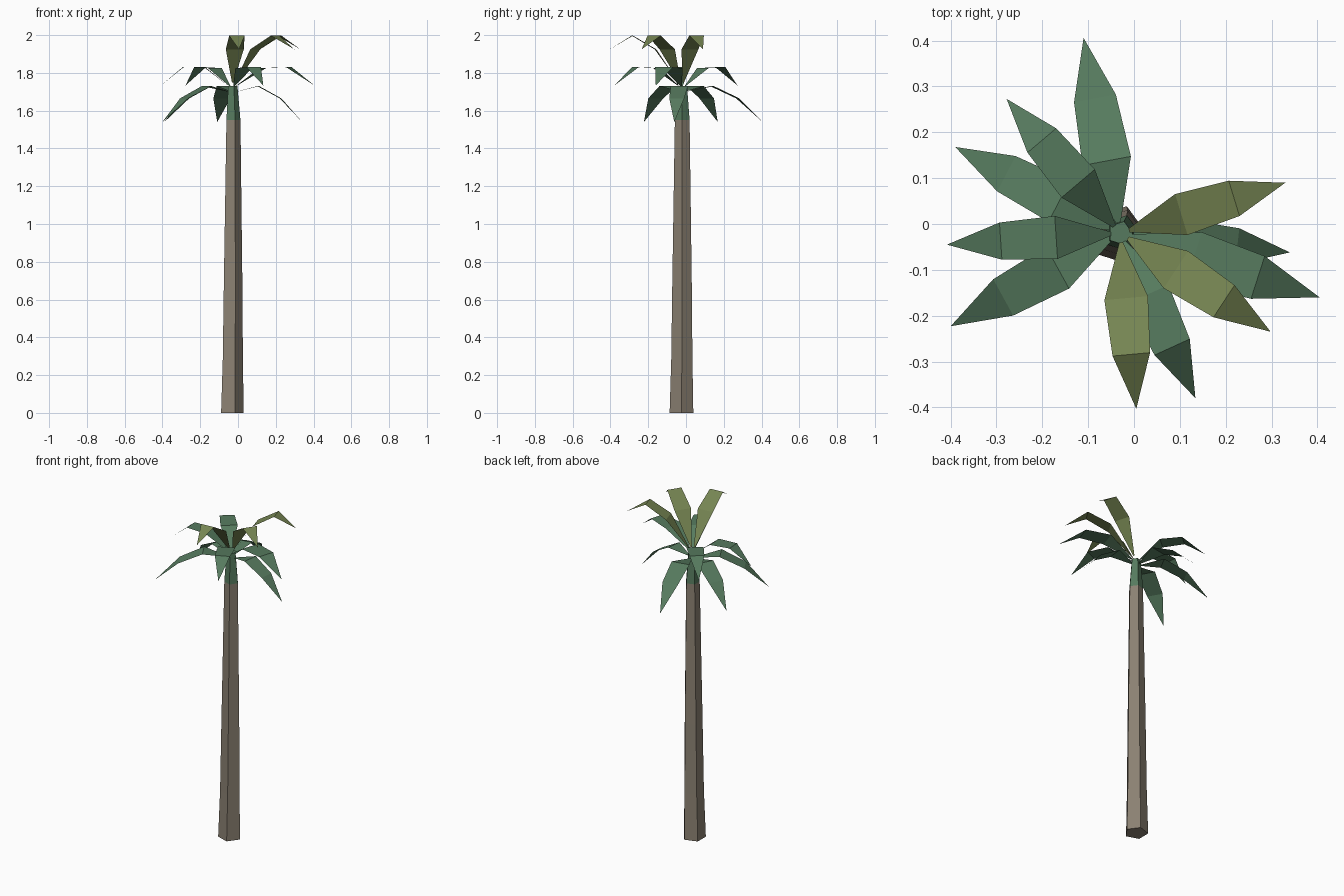
import bpy
import math

cube = bpy.data.objects.get("Cube")
if cube:
    bpy.data.objects.remove(cube, do_unlink=True)

CX, CY = -0.03, -0.02  # centre of the crown


def material(name, rgb):
    mat = bpy.data.materials.new(name)
    mat.use_nodes = True
    mat.diffuse_color = (*rgb, 1)
    bsdf = mat.node_tree.nodes["Principled BSDF"]
    bsdf.inputs["Base Color"].default_value = (*rgb, 1)
    bsdf.inputs["Roughness"].default_value = 0.9
    return mat


bark = material("bark_brown", (0.26, 0.22, 0.17))
green = material("leaf_green", (0.093, 0.195, 0.112))
olive = material("leaf_olive", (0.18, 0.235, 0.085))


def add_mesh(name, verts, faces, mat):
    mesh = bpy.data.meshes.new(name)
    mesh.from_pydata(verts, [], faces)
    mesh.materials.append(mat)
    obj = bpy.data.objects.new(name, mesh)
    bpy.context.collection.objects.link(obj)
    return obj


def column(name, rings, mat, sides=5):
    """Capped column through rings of (x, y, z, radius)."""
    verts, faces = [], []
    for x, y, z, r in rings:
        for i in range(sides):
            a = math.tau * i / sides
            verts.append((x + r * math.cos(a), y + r * math.sin(a), z))
    for k in range(len(rings) - 1):
        for i in range(sides):
            j = (i + 1) % sides
            low, high = k * sides, (k + 1) * sides
            faces.append((low + i, low + j, high + j, high + i))
    faces.append(tuple(reversed(range(sides))))
    faces.append(tuple(range(len(verts) - sides, len(verts))))
    return add_mesh(name, verts, faces, mat)


def leaf(name, tip_x, tip_y, heights, mat):
    """Folded leaf blade: narrow root, two wide stations, pointed tip."""
    dx, dy = tip_x - CX, tip_y - CY
    length = math.hypot(dx, dy)
    ux, uy = dx / length, dy / length
    stations = [(0.02, 0.004), (0.37 * length, 0.124 * length),
                (0.69 * length, 0.107 * length)]
    verts = []
    for (dist, half), z in zip(stations, heights):
        for side in (half, -half):
            verts.append((CX + ux * dist - uy * side,
                          CY + uy * dist + ux * side, z))
    verts.append((tip_x, tip_y, heights[3]))
    return add_mesh(name, verts, [(0, 1, 3, 2), (2, 3, 5, 4), (4, 5, 6)], mat)


# Trunk with a slightly flared foot
column("trunk", [(-0.036, -0.024, 0, 0.066), (-0.033, -0.022, 0.28, 0.059),
                 (-0.031, -0.021, 0.7, 0.054), (-0.028, -0.02, 1.55, 0.041)], bark)

# Green shaft the leaves grow from
column("crown_shaft", [(-0.028, -0.02, 1.55, 0.041), (CX, CY, 1.73, 0.027)], green)

# Three tiers of leaves: material, heights along the blade, tip positions
tiers = {
    "upper_leaf": (olive, (1.75, 1.925, 1.997, 1.925),
                   [(0.33, 0.09), (0.298, -0.235), (0.005, -0.403)]),
    "middle_leaf": (green, (1.73, 1.825, 1.83, 1.733),
                    [(0.405, -0.16), (-0.408, -0.045), (-0.278, 0.273), (0.134, -0.38)]),
    "lower_leaf": (green, (1.70, 1.73, 1.665, 1.54),
                   [(-0.39, 0.168), (-0.40, -0.223), (-0.11, 0.406), (0.34, -0.062)]),
}
for tier, (mat, heights, tips) in tiers.items():
    for n, (x, y) in enumerate(tips, 1):
        leaf(f"{tier}_{n}", x, y, heights, mat)
